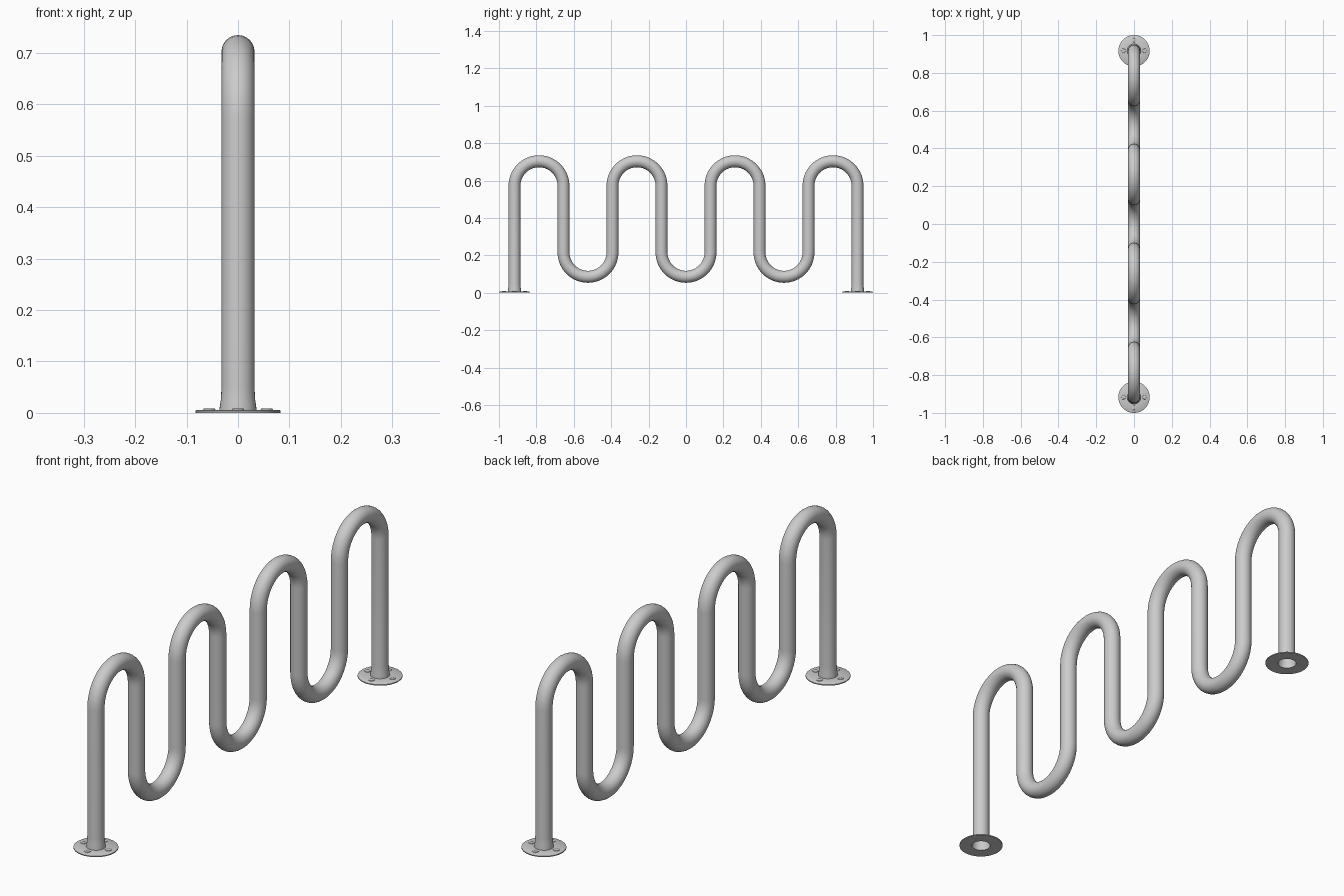
import bpy, bmesh, math
from mathutils import Vector

if "Cube" in bpy.data.objects:
    bpy.data.objects.remove(bpy.data.objects["Cube"])

TUBE_R = 0.032      # tube radius
BEND = 0.131        # centre-line bend radius
Z_TOP, Z_LOW = 0.572, 0.216   # bend centres
END = 7 * BEND      # y of the two end legs

steel = bpy.data.materials.new("grey_steel")
steel.diffuse_color = (0.6, 0.6, 0.6, 1)
steel.use_nodes = True
steel.node_tree.nodes["Principled BSDF"].inputs["Base Color"].default_value = steel.diffuse_color


def finish(name, bm):
    bmesh.ops.recalc_face_normals(bm, faces=bm.faces)
    me = bpy.data.meshes.new(name)
    bm.to_mesh(me)
    bm.free()
    ob = bpy.data.objects.new(name, me)
    bpy.context.collection.objects.link(ob)
    me.materials.append(steel)
    bpy.ops.object.select_all(action='DESELECT')
    ob.select_set(True)
    bpy.context.view_layer.objects.active = ob
    bpy.ops.object.shade_smooth_by_angle(angle=math.radians(35))
    return ob


def skin(bm, rings, closed=False):
    pairs = list(zip(rings, rings[1:])) + ([(rings[-1], rings[0])] if closed else [])
    for a, b in pairs:
        for i in range(len(a)):
            j = (i + 1) % len(a)
            bm.faces.new((a[i], a[j], b[j], b[i]))


# Serpentine tube: path entries are (y, z, direction angle, radius)
up, down = math.pi / 2, -math.pi / 2
path = [(-END, 0.0, up, 0.036), (-END, 0.008, up, 0.036),
        (-END, 0.025, up, 0.0335), (-END, 0.05, up, TUBE_R)]
STEPS = 20
for k in range(7):
    yc = (k - 3) * 2 * BEND
    s = 1 if k % 2 == 0 else -1          # arch or trough
    zc = Z_TOP if s > 0 else Z_LOW
    for i in range(STEPS + 1):
        t = math.pi * i / STEPS
        path.append((yc - BEND * math.cos(t), zc + s * BEND * math.sin(t),
                     s * (up - t), TUBE_R))
path += [(END, z, down, r) for _, z, _, r in reversed(path[:4])]

bm = bmesh.new()
rings = []
for y, z, d, r in path:
    n = Vector((0, -math.sin(d), math.cos(d)))
    rings.append([bm.verts.new(Vector((0, y, z)) + r * (math.cos(a) * Vector((1, 0, 0)) + math.sin(a) * n))
                  for a in (2 * math.pi * i / 32 for i in range(32))])
skin(bm, rings)
finish("serpentine_tube", bm)


def lathe(name, profile, centre, sides, closed):
    bm = bmesh.new()
    rings = [[bm.verts.new((centre[0] + r * math.cos(2 * math.pi * i / sides),
                            centre[1] + r * math.sin(2 * math.pi * i / sides), z))
              for i in range(sides)] for r, z in profile]
    skin(bm, rings, closed)
    if not closed:
        bm.faces.new(rings[-1])
    return finish(name, bm)


# Ring flanges with four bolts each
FLANGE_R = 1 - END
for side, label in ((-1, "front"), (1, "back")):
    y = side * END
    lathe(label + "_flange", [(0.035, 0), (FLANGE_R, 0), (FLANGE_R, 0.004),
                              (FLANGE_R - 0.003, 0.006), (0.035, 0.006)], (0, y), 48, True)
    for k in range(4):
        a = k * math.pi / 2
        lathe(f"{label}_bolt_{k + 1}", [(0.012, 0.0055), (0.011, 0.008), (0.007, 0.009)],
              (0.056 * math.cos(a), y + 0.056 * math.sin(a)), 12, False)
